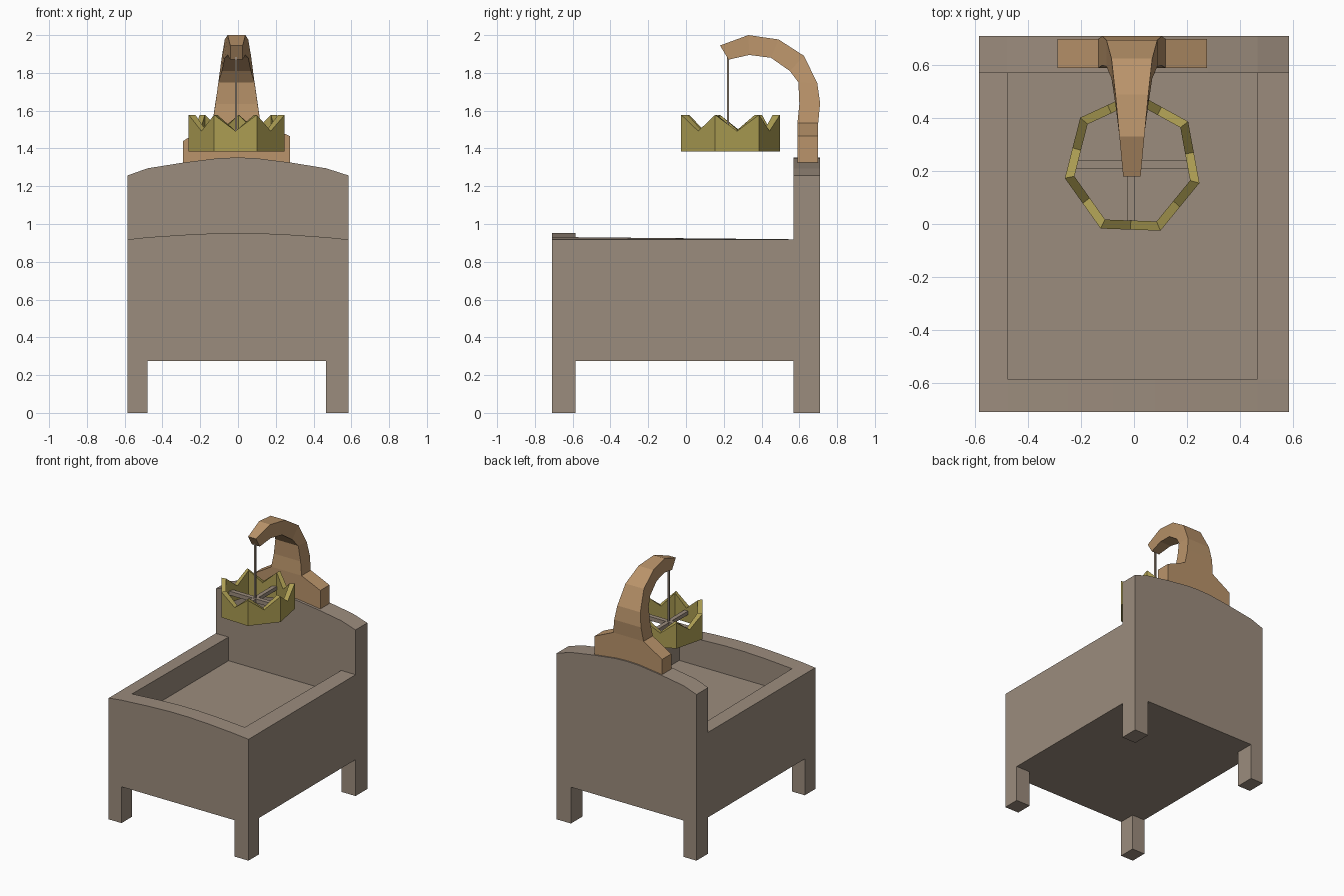
import bpy, bmesh, math

if "Cube" in bpy.data.objects:
    bpy.data.objects.remove(bpy.data.objects["Cube"])


def material(name, rgb):
    m = bpy.data.materials.new(name)
    m.diffuse_color = (*rgb, 1)
    m.use_nodes = True
    m.node_tree.nodes["Principled BSDF"].inputs["Base Color"].default_value = m.diffuse_color
    return m


GREY = material("grey brown wood", (0.33, 0.262, 0.205))
TAN = material("tan wood", (0.49, 0.295, 0.145))
GOLD = material("dull gold", (0.41, 0.335, 0.085))


def build(name, verts, faces, mat):
    mesh = bpy.data.meshes.new(name)
    mesh.from_pydata(verts, [], faces)
    bm = bmesh.new()
    bm.from_mesh(mesh)
    bmesh.ops.recalc_face_normals(bm, faces=bm.faces)
    bm.to_mesh(mesh)
    bm.free()
    mesh.materials.append(mat)
    ob = bpy.data.objects.new(name, mesh)
    bpy.context.collection.objects.link(ob)
    return ob


def loft(name, rings, mat, closed=False):
    """Skin between rings of equal size; capped, or joined end to start."""
    n, k = len(rings[0]), len(rings)
    verts = [v for r in rings for v in r]
    faces = []
    for i in range(k if closed else k - 1):
        a, b = i * n, (i + 1) % k * n
        faces += [(a + j, a + (j + 1) % n, b + (j + 1) % n, b + j) for j in range(n)]
    if not closed:
        faces += [tuple(range(n)), tuple(range((k - 1) * n, k * n))]
    return build(name, verts, faces, mat)


def extrude_y(name, profile, y0, y1, mat):
    return loft(name, [[(x, y, z) for x, z in profile] for y in (y0, y1)], mat)


def box(name, x0, x1, y0, y1, z0, z1, mat):
    return extrude_y(name, [(x0, z0), (x1, z0), (x1, z1), (x0, z1)], y0, y1, mat)


# footboard and headboard, each with two legs and an arched top
W, IL, IR, UNDER = 0.585, -0.478, 0.466, 0.275
legs = [(-W, 0), (IL, 0), (IL, UNDER), (IR, UNDER), (IR, 0), (W, 0)]
foot_arch = [(W, 0.918), (IR, 0.93), (0.25, 0.945), (0.08, 0.952), (-0.08, 0.952),
             (-0.25, 0.945), (IL, 0.93), (-W, 0.918)]
head_arch = [(W, 1.257), (IR, 1.295), (0.28, 1.325), (0.09, 1.349), (0, 1.352),
             (-0.1, 1.349), (-0.29, 1.325), (IL, 1.295), (-W, 1.257)]
extrude_y("footboard", legs + foot_arch, -0.71, -0.585, GREY)
extrude_y("headboard", legs + head_arch, 0.57, 0.71, GREY)

# side rails, the inner edge rising slightly towards the foot
for name, xo, xi in (("left_rail", -W, IL), ("right_rail", W, IR)):
    loft(name, [[(xo, y, UNDER), (xi, y, UNDER), (xi, y, zi), (xo, y, 0.918)]
                for y, zi in ((-0.585, 0.93), (0.57, 0.919))], GREY)

# sunken bed base
box("bed_base", IL, IR, -0.585, 0.57, UNDER, 0.74, GREY)

# bracket block on the headboard
extrude_y("bracket_block", [(-0.29, 1.323), (0.276, 1.323), (0.276, 1.465), (0.12, 1.535),
                            (-0.135, 1.535), (-0.29, 1.44)], 0.59, 0.70, TAN)

# tapering hooked arm: outer y, z, inner y, z, half width
CX = -0.008
arm = [(0.70, 1.535, 0.59, 1.535, 0.127), (0.71, 1.64, 0.60, 1.635, 0.112),
       (0.695, 1.745, 0.595, 1.75, 0.096), (0.625, 1.89, 0.55, 1.81, 0.077),
       (0.49, 1.977, 0.45, 1.88, 0.062), (0.33, 2.0, 0.335, 1.895, 0.047),
       (0.18, 1.945, 0.225, 1.87, 0.033)]
loft("hooked_arm", [[(CX - w, yo, zo), (CX + w, yo, zo), (CX + w, yi, zi), (CX - w, yi, zi)]
                    for yo, zo, yi, zi, w in arm], TAN)

# hanging rod and cross bars inside the crown ring
CY = 0.2246
box("hanging_rod", -0.016, -0.004, 0.216, 0.228, 1.46, 1.885, GREY)
box("cross_bar_wide", -0.235, 0.222, 0.207, 0.24, 1.445, 1.475, GREY)
box("cross_bar_deep", -0.027, 0.004, 0.0, 0.465, 1.446, 1.474, GREY)

# seven-sided crown ring: points at the corners, notches between
corners = []
for i in range(7):
    a = math.radians(90 - 2 + i * 360 / 7)
    corners.append((0.261 * math.cos(a), 0.273 * math.sin(a)))
rings = []
for i, (x, y) in enumerate(corners):
    nx, ny = corners[(i + 1) % 7]
    for px, py, top in ((x, y, 1.578), ((x + nx) / 2, (y + ny) / 2, 1.492)):
        rings.append([(px * s - 0.005, py * s + CY, z)
                      for s, z in ((1, 1.385), (1, top), (0.86, top), (0.86, 1.385))])
loft("crown_ring", rings, GOLD, closed=True)
